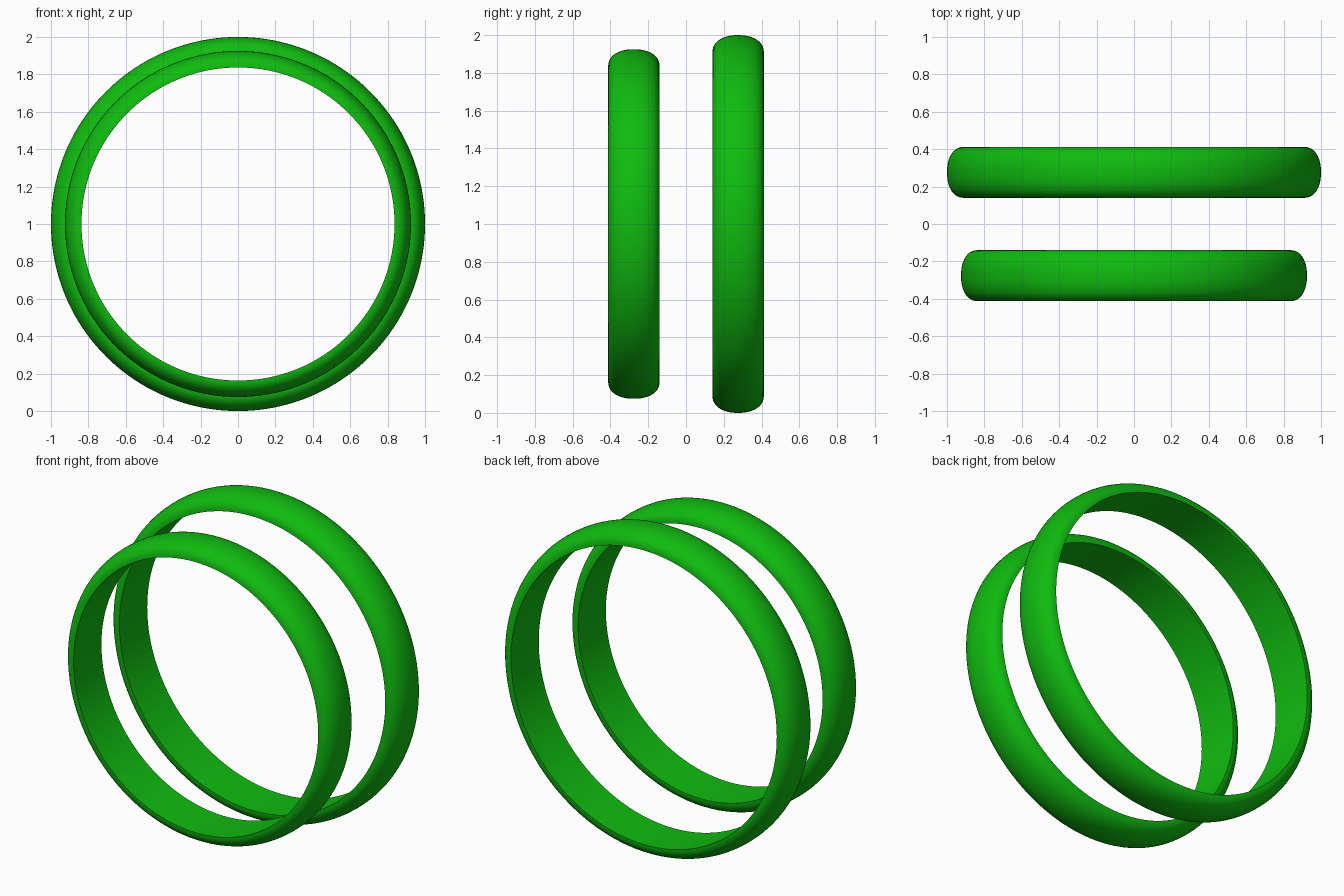
import bpy, bmesh, math

if "Cube" in bpy.data.objects:
    bpy.data.objects.remove(bpy.data.objects["Cube"])

SEGMENTS = 160   # steps around each ring
ARC = 24         # steps across the domed outside
HALF_WIDTH = 0.136

green = bpy.data.materials.new("green")
green.diffuse_color = (0.005, 0.5, 0.005, 1)
green.use_nodes = True
green.node_tree.nodes["Principled BSDF"].inputs["Base Color"].default_value = green.diffuse_color


def band_profile(inner, outer):
    """(y, radius) points: domed outside, closed by a flat inside."""
    pts = []
    for i in range(ARC + 1):
        a = math.pi * i / ARC
        c, s = math.cos(a), max(0.0, math.sin(a))
        y = HALF_WIDTH * math.copysign(abs(c) ** (2 / 2.2), c)
        pts.append((y, inner + (outer - inner) * s ** (2 / 2.2)))
    return pts


def make_band(name, y, inner, outer):
    bm = bmesh.new()
    profile = band_profile(inner, outer)
    loops = []
    for i in range(SEGMENTS):
        a = 2 * math.pi * i / SEGMENTS
        loops.append([bm.verts.new((r * math.cos(a), py, r * math.sin(a)))
                      for py, r in profile])
    n = len(profile)
    for i in range(SEGMENTS):
        p, q = loops[i], loops[(i + 1) % SEGMENTS]
        for j in range(n):
            k = (j + 1) % n
            bm.faces.new((p[j], p[k], q[k], q[j]))
    bmesh.ops.recalc_face_normals(bm, faces=bm.faces[:])
    mesh = bpy.data.meshes.new(name)
    bm.to_mesh(mesh)
    bm.free()
    mesh.materials.append(green)
    ob = bpy.data.objects.new(name, mesh)
    ob.location = (0, y, 1)
    bpy.context.collection.objects.link(ob)
    bpy.ops.object.select_all(action='DESELECT')
    ob.select_set(True)
    bpy.context.view_layer.objects.active = ob
    bpy.ops.object.shade_smooth_by_angle(angle=math.radians(40))


# Large ring at the back, small ring at the front
make_band("large_ring", 0.276, 0.91, 1.0)
make_band("small_ring", -0.276, 0.837, 0.925)
